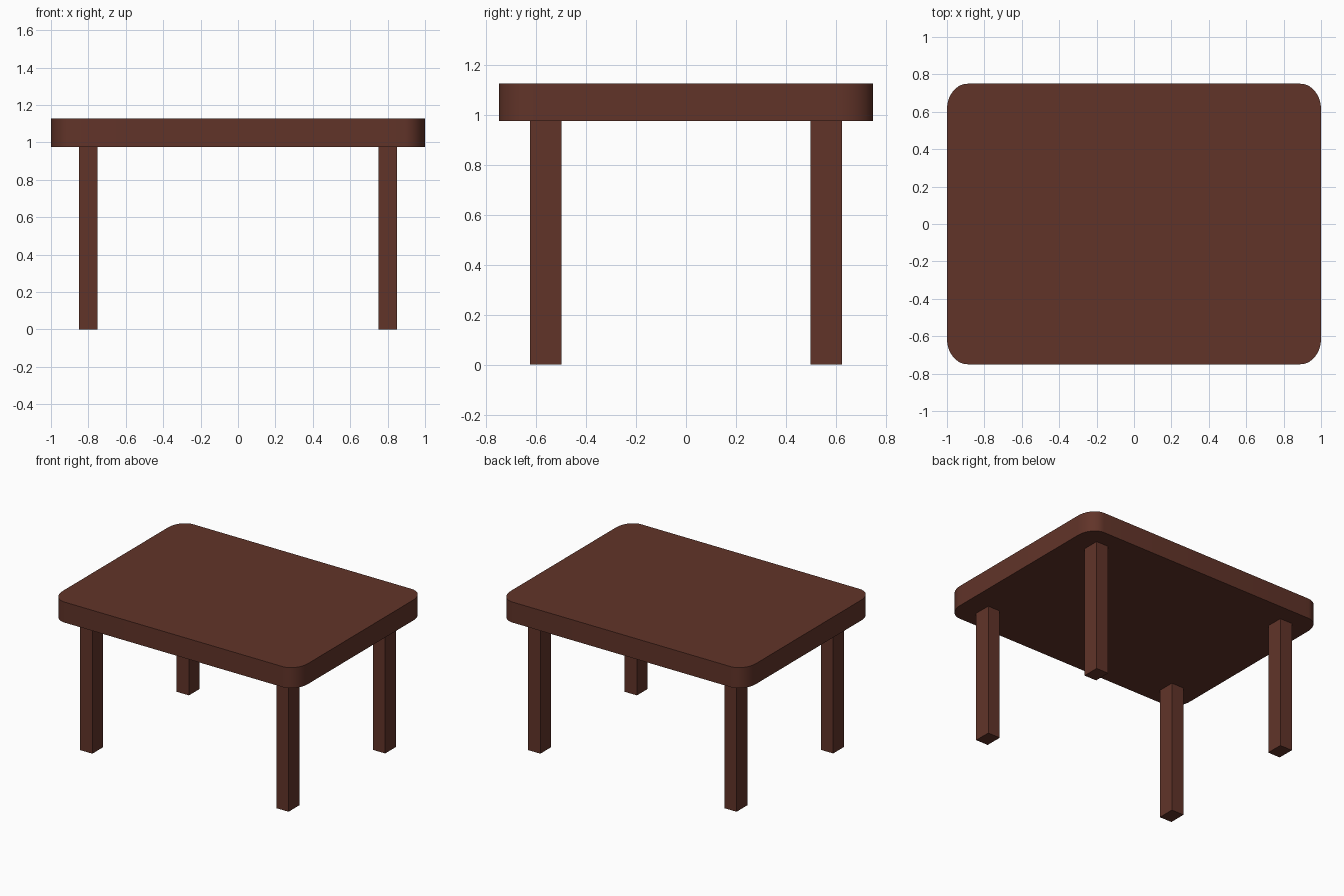
import bpy, bmesh
from math import sin, cos, pi

if "Cube" in bpy.data.objects:
    bpy.data.objects.remove(bpy.data.objects["Cube"])

TOP_Z, UNDER_Z = 1.128, 0.977
wood = bpy.data.materials.new("dark_wood")
wood.diffuse_color = (0.12, 0.034, 0.022, 1)
wood.use_nodes = True
wood.node_tree.nodes["Principled BSDF"].inputs["Base Color"].default_value = wood.diffuse_color


def prism(name, outline, z0, z1):
    """Extrude a counter-clockwise outline from z0 up to z1."""
    bm = bmesh.new()
    base = bm.faces.new([bm.verts.new((x, y, z0)) for x, y in outline])
    cap = bmesh.ops.extrude_face_region(bm, geom=[base], use_keep_orig=True)["geom"]
    bmesh.ops.translate(bm, vec=(0, 0, z1 - z0),
                        verts=[g for g in cap if isinstance(g, bmesh.types.BMVert)])
    bmesh.ops.recalc_face_normals(bm, faces=bm.faces)
    mesh = bpy.data.meshes.new(name)
    bm.to_mesh(mesh)
    bm.free()
    mesh.materials.append(wood)
    obj = bpy.data.objects.new(name, mesh)
    bpy.context.collection.objects.link(obj)
    return obj


def rounded_rect(hx, hy, rx, ry, steps):
    pts = []
    for q, (sx, sy) in enumerate([(1, 1), (-1, 1), (-1, -1), (1, -1)]):
        for i in range(steps + 1):
            a = (q + i / steps) * pi / 2
            pts.append((sx * (hx - rx) + rx * cos(a), sy * (hy - ry) + ry * sin(a)))
    return pts


# Table top with rounded corners
top = prism("table_top", rounded_rect(1.0, 0.75, 0.11, 0.138, 10), UNDER_Z, TOP_Z)
bpy.context.view_layer.objects.active = top
top.select_set(True)
bpy.ops.object.shade_smooth_by_angle()

# Four rectangular legs
for side, sx in (("left", -1), ("right", 1)):
    for end, sy in (("front", -1), ("back", 1)):
        cx, cy = sx * 0.8, sy * 0.5625
        prism(f"{end}_{side}_leg",
              [(cx - 0.05, cy - 0.0625), (cx + 0.05, cy - 0.0625),
               (cx + 0.05, cy + 0.0625), (cx - 0.05, cy + 0.0625)], 0, UNDER_Z)
